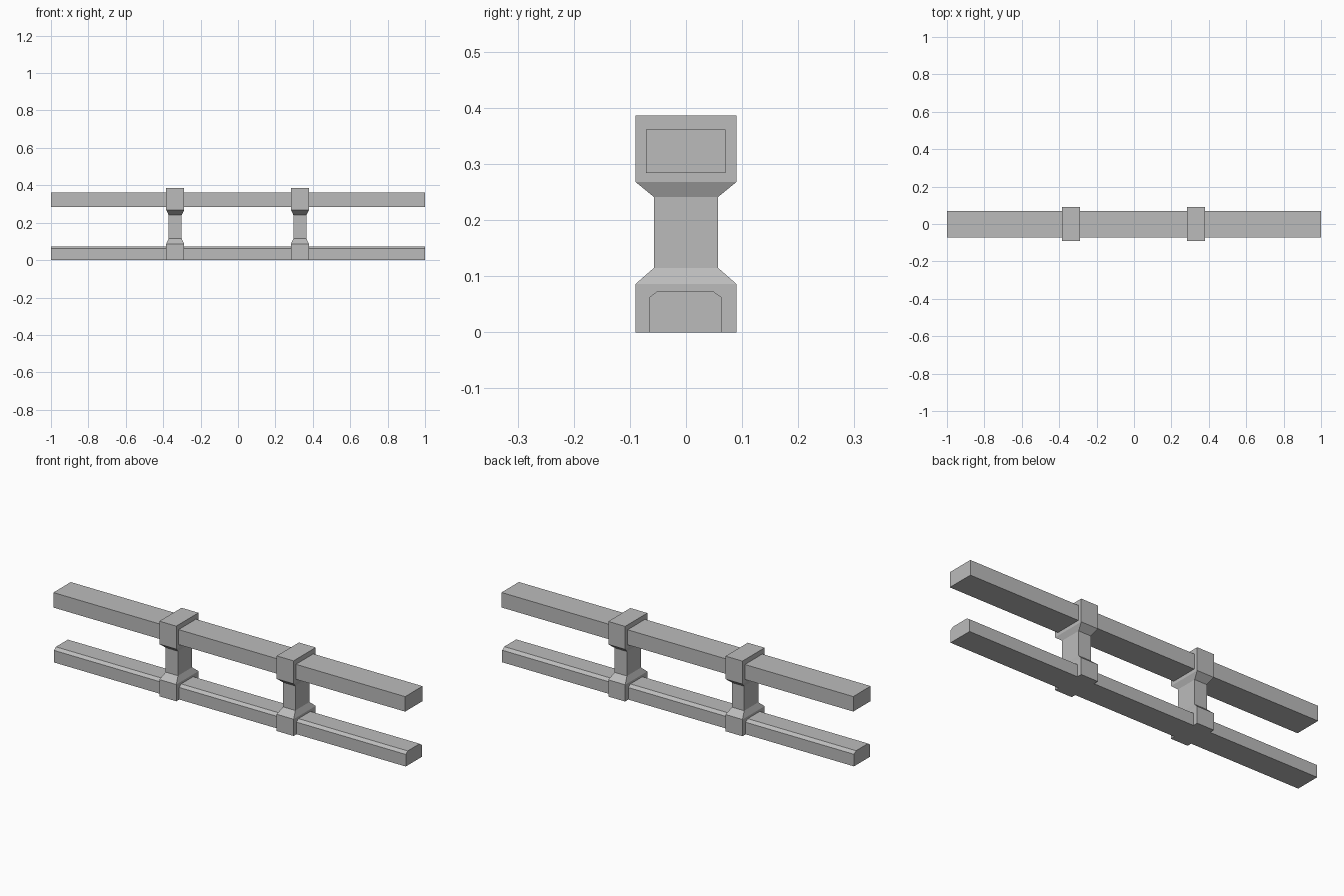
import bpy
import bmesh

cube = bpy.data.objects.get("Cube")
if cube:
    bpy.data.objects.remove(cube, do_unlink=True)

# Single plain grey for the whole barrier
grey = bpy.data.materials.new("stone_grey")
grey.use_nodes = True
colour = (0.5, 0.5, 0.5, 1)
grey.diffuse_color = colour
grey.node_tree.nodes["Principled BSDF"].inputs["Base Color"].default_value = colour


def loft(name, rings):
    """Skin a closed solid through matching rings of points."""
    bm = bmesh.new()
    loops = [[bm.verts.new(p) for p in ring] for ring in rings]
    n = len(loops[0])
    for a, b in zip(loops, loops[1:]):
        for i in range(n):
            j = (i + 1) % n
            bm.faces.new((a[i], a[j], b[j], b[i]))
    bm.faces.new(loops[0])
    bm.faces.new(loops[-1])
    bmesh.ops.recalc_face_normals(bm, faces=bm.faces)
    mesh = bpy.data.meshes.new(name)
    bm.to_mesh(mesh)
    bm.free()
    mesh.materials.append(grey)
    obj = bpy.data.objects.new(name, mesh)
    bpy.context.collection.objects.link(obj)
    return obj


def rail(name, profile):
    """Extrude a (y, z) profile along the full length."""
    loft(name, [[(x, y, z) for y, z in profile] for x in (-1, 1)])


def post(name, cx):
    """Rectangular post with wide foot and head tapering to a slim shaft."""
    wide, slim = (0.048, 0.09), (0.035, 0.057)
    levels = [(0, wide), (0.086, wide), (0.115, slim),
              (0.241, slim), (0.268, wide), (0.386, wide)]
    corners = [(-1, -1), (1, -1), (1, 1), (-1, 1)]
    loft(name, [[(cx + sx * hx, sy * hy, z) for sx, sy in corners]
                for z, (hx, hy) in levels])


# Plain upper rail and lower rail with chamfered top edges
rail("upper_rail", [(-0.071, 0.284), (0.07, 0.284), (0.07, 0.361), (-0.071, 0.361)])
rail("lower_rail", [(-0.066, 0), (0.064, 0), (0.064, 0.062),
                    (0.047, 0.074), (-0.05, 0.074), (-0.066, 0.062)])

# Two posts gripping both rails
post("right_post", -0.336)
post("left_post", 0.331)
